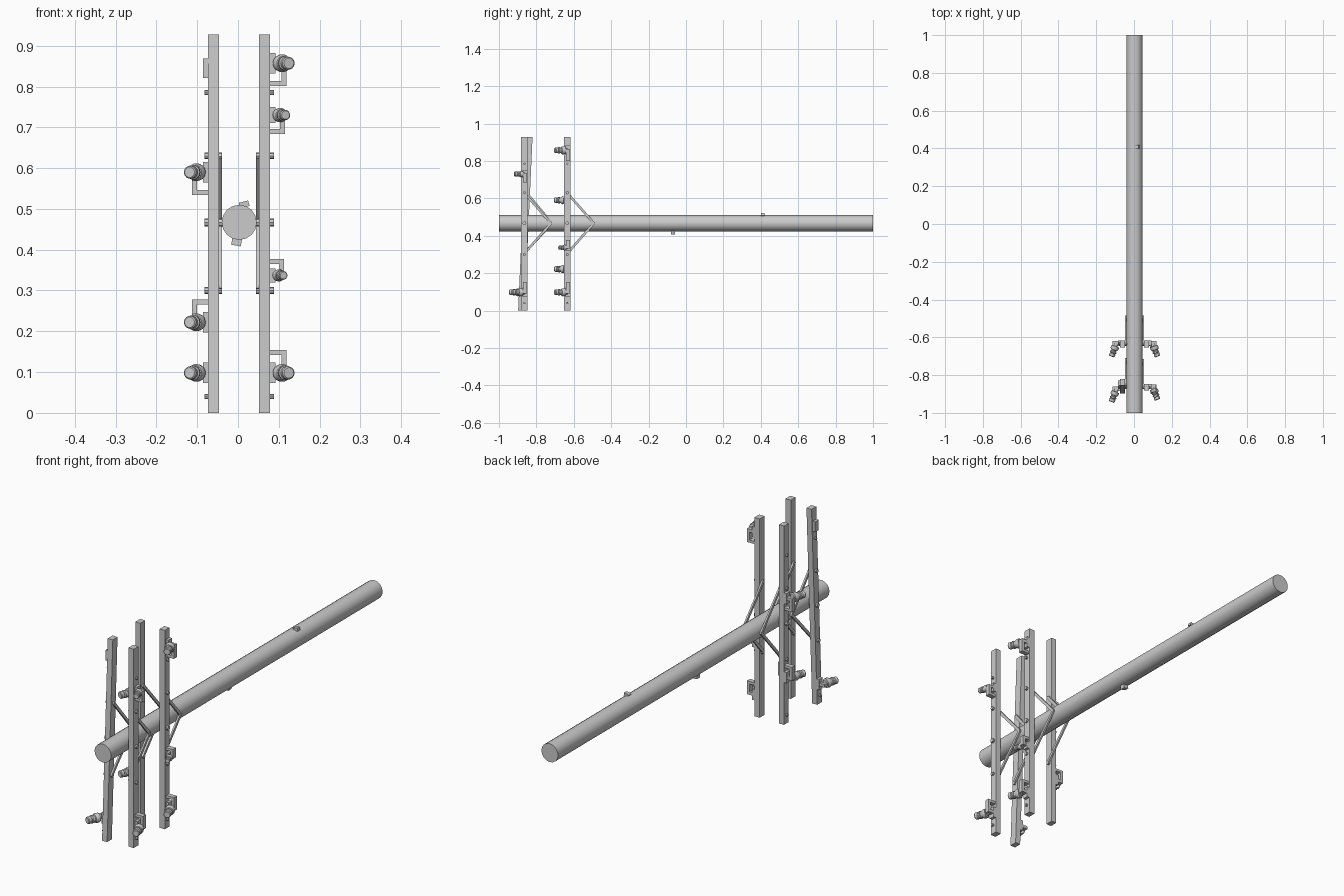
import bpy, bmesh, math
from mathutils import Matrix, Vector

if "Cube" in bpy.data.objects:
    bpy.data.objects.remove(bpy.data.objects["Cube"])

PZ = 0.467   # pole axis height
H = 0.927    # crossarm length


def finish(name, bm, smooth=None):
    bmesh.ops.recalc_face_normals(bm, faces=bm.faces)
    me = bpy.data.meshes.new(name)
    bm.to_mesh(me)
    bm.free()
    ob = bpy.data.objects.new(name, me)
    bpy.context.collection.objects.link(ob)
    if smooth:
        bpy.ops.object.select_all(action='DESELECT')
        ob.select_set(True)
        bpy.context.view_layer.objects.active = ob
        bpy.ops.object.shade_smooth_by_angle(angle=math.radians(smooth))
    return ob


def add_box(bm, c, s, rot=Matrix()):
    bmesh.ops.create_cube(bm, size=1, matrix=Matrix.Translation(c) @ rot @ Matrix.Diagonal((*s, 1)))


def add_rod(bm, p, q, r, n):
    p, q = Vector(p), Vector(q)
    d = q - p
    m = Matrix.Translation((p + q) / 2) @ d.to_track_quat('Z', 'Y').to_matrix().to_4x4()
    bmesh.ops.create_cone(bm, cap_ends=True, segments=n, radius1=r, radius2=r,
                          depth=d.length, matrix=m)


def insulator(name, p, side, s):
    # ribbed knob turned round an axis that leans outward
    prof = [(0, 0), (.011, 0), (.011, .012), (.021, .014), (.022, .026), (.018, .034),
            (.014, .036), (.014, .041), (.018, .043), (.018, .049), (.013, .052),
            (.016, .056), (.016, .068), (.013, .071), (0, .071)]
    bm = bmesh.new()
    vs = [bm.verts.new((r * s, 0, z * s)) for r, z in prof]
    es = [bm.edges.new(e) for e in zip(vs, vs[1:])]
    bmesh.ops.spin(bm, geom=vs + es, cent=(0, 0, 0), axis=(0, 0, 1),
                   angle=math.tau, steps=14, use_duplicate=False)
    bmesh.ops.remove_doubles(bm, verts=bm.verts, dist=1e-5)
    axis = Vector((side * 0.35, -0.94, 0))
    bm.transform(Matrix.Translation(p) @ axis.to_track_quat('Z', 'Y').to_matrix().to_4x4())
    finish(name, bm, 35)


# pole
bm = bmesh.new()
add_rod(bm, (0.003, -1, PZ), (0.003, 1, PZ), 0.043, 16)
finish("pole", bm, 30)

# small step blocks on the pole
bm = bmesh.new()
add_box(bm, (0.015, 0.41, 0.511), (0.024, 0.018, 0.014), Matrix.Rotation(-0.25, 4, 'Y'))
add_box(bm, (-0.003, -0.07, 0.421), (0.024, 0.022, 0.022), Matrix.Rotation(0.2, 4, 'Y'))
finish("pole_steps", bm)

# side, arm y, tilt (y gain over height), fittings (z, bracket direction, scale)
arms = {
    "front_right": (1, -0.864, 0, [(.73, -1, .8), (.098, 1, 1)]),
    "front_left": (-1, -0.880, 0.042, [(.098, 0, 1)]),
    "back_right": (1, -0.635, 0, [(.857, -1, 1), (.337, 1, .68), (.098, 1, 1)]),
    "back_left": (-1, -0.635, 0, [(.59, -1, 1), (.222, 1, 1)]),
}
for key, (side, y0, tilt, fittings) in arms.items():
    inner, outer = (0.052, 0.079) if side > 0 else (0.047, 0.073)
    cy = lambda z: y0 + tilt * z / H

    # crossarm, sheared slightly where it leans
    bm = bmesh.new()
    add_box(bm, (side * (inner + outer) / 2, y0, H / 2), (outer - inner, 0.035, H))
    for v in bm.verts:
        v.co.y += tilt * v.co.z / H
    finish("crossarm_" + key, bm)

    # V brace from arm to pole
    bm = bmesh.new()
    apex = cy(PZ) + 0.142
    for up in (-1, 1):
        a = Vector((side * (inner - .004), cy(PZ + up * .162), PZ + up * .162))
        b = Vector((side * (inner - .004), apex, PZ))
        d = b - a
        add_box(bm, (a + b) / 2, (0.008, d.length + .01, 0.013),
                Matrix.Rotation(math.atan2(d.z, d.y), 4, 'X'))
    add_rod(bm, (0, apex, PZ), (side * (inner + .001), apex, PZ), .007, 8)
    finish("brace_" + key, bm)

    # bolts through the arm
    bm = bmesh.new()
    for z, r in ((.04, .006), (.30, .008), (PZ, .01), (.63, .008), (.785, .006)):
        start = 0 if z == PZ else side * (inner - .008 if .2 < z < .7 else inner)
        add_rod(bm, (start, cy(z), z), (side * (outer + .009), cy(z), z), r, 8)
    finish("bolts_" + key, bm)

    # insulators with mounting plates and hooked brackets
    for i, (z, up, s) in enumerate(fittings):
        y = cy(z) + 0.004
        bm = bmesh.new()
        reach = .022 + .018 * s
        xv = side * (outer + reach - .006)
        add_box(bm, (side * (outer + .006), y, z), (.014, .026, .05 * s))
        add_box(bm, (side * (outer + reach / 2), y, z), (reach, .022, .014 * s))
        if up:
            far = z + up * .05 * s
            add_box(bm, (side * (outer + reach / 2), y, far), (reach, .022, .012))
            add_box(bm, (xv, y, (z + far) / 2), (.012, .022, abs(far - z)))
        finish(f"bracket_{key}_{i}", bm)
        insulator(f"insulator_{key}_{i}", (side * (outer + .005 + .016 * s), y - .004, z), side, s)

# empty mounting plate high on the leaning arm
bm = bmesh.new()
add_box(bm, (-.079, -.842, .845), (.014, .026, .048))
finish("spare_plate", bm)
